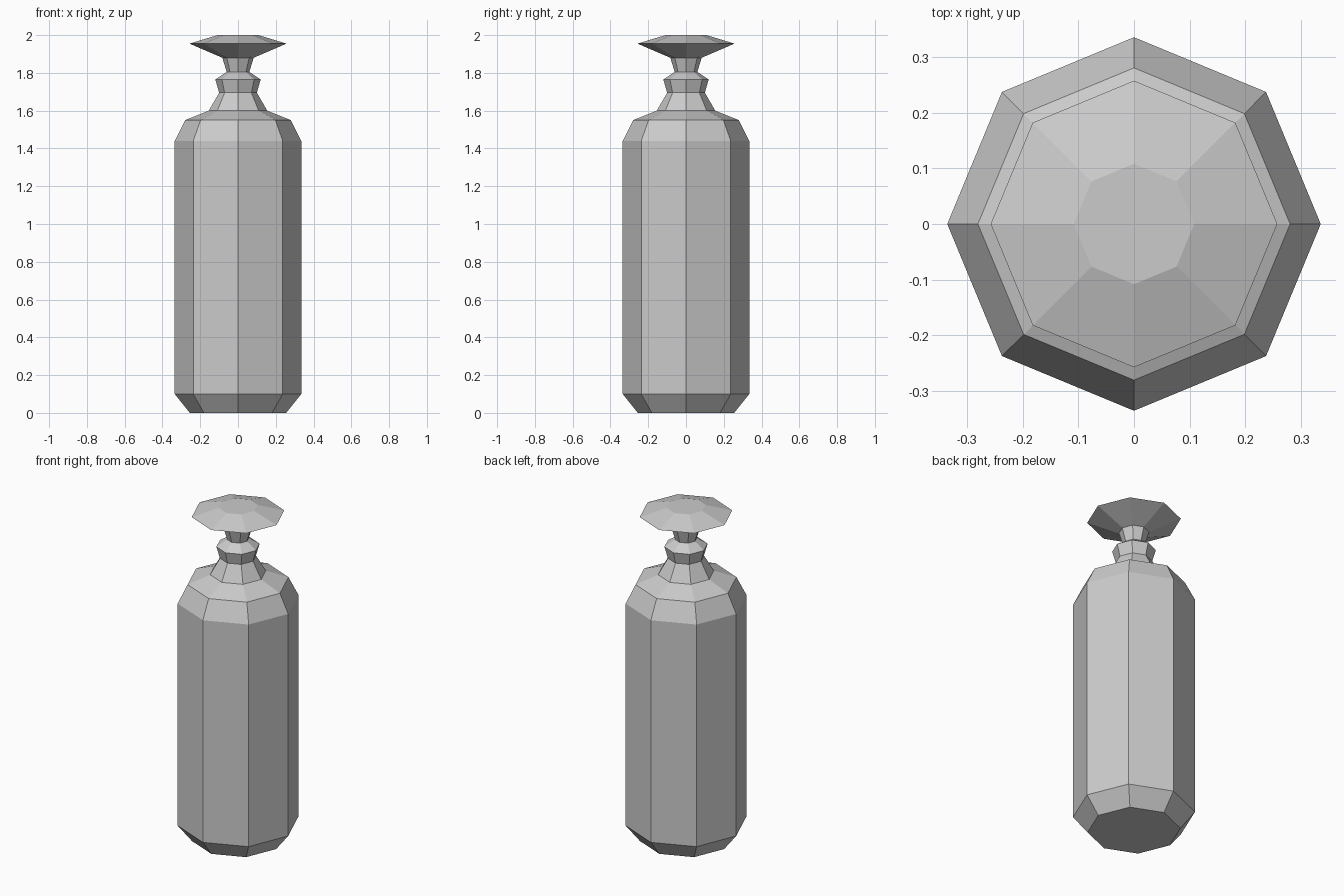
import bpy, bmesh, math

if "Cube" in bpy.data.objects:
    bpy.data.objects.remove(bpy.data.objects["Cube"])

SIDES = 8


def lathe(name, profile, cap_bottom, cap_top):
    """Spin a (radius, height) profile into a flat-faced octagonal solid."""
    bm = bmesh.new()
    rings = []
    for r, z in profile:
        rings.append([bm.verts.new((r * math.cos(2 * math.pi * i / SIDES),
                                    r * math.sin(2 * math.pi * i / SIDES), z))
                      for i in range(SIDES)])
    for low, high in zip(rings, rings[1:]):
        for i in range(SIDES):
            j = (i + 1) % SIDES
            bm.faces.new((low[i], low[j], high[j], high[i]))
    if cap_bottom:
        bm.faces.new(rings[0][::-1])
    if cap_top:
        bm.faces.new(rings[-1])
    mesh = bpy.data.meshes.new(name)
    bm.to_mesh(mesh)
    bm.free()
    obj = bpy.data.objects.new(name, mesh)
    bpy.context.collection.objects.link(obj)
    return obj


# Bottle: chamfered base, straight body, stepped shoulder, neck and lip
lathe("bottle", [(0.255, 0), (0.335, 0.10), (0.335, 1.44), (0.28, 1.55),
                 (0.155, 1.60), (0.10, 1.695), (0.12, 1.765), (0.06, 1.805)],
      True, False)

# Stopper: flared stem rising from the lip, with a wide faceted head
lathe("stopper", [(0.06, 1.805), (0.083, 1.88), (0.257, 1.955), (0.108, 2.0)],
      False, True)
